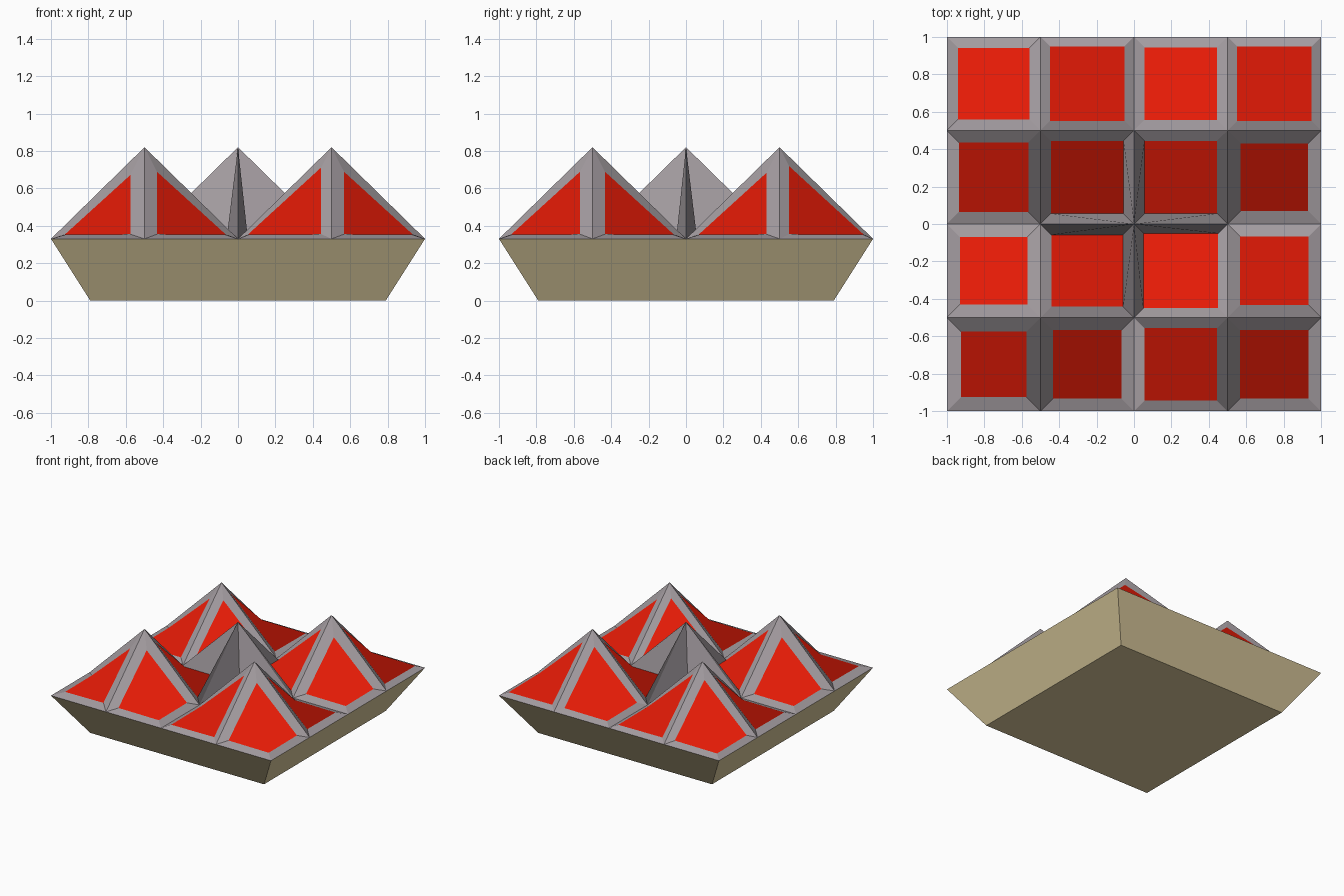
import bpy, bmesh

if "Cube" in bpy.data.objects:
    bpy.data.objects.remove(bpy.data.objects["Cube"])

RIM, PEAK, STEP = 0.33, 0.82, 0.5
# Frame width of each panel, back row first, left to right
MARGINS = ((0.058, 0.050, 0.056, 0.052),
           (0.064, 0.056, 0.056, 0.070),
           (0.070, 0.058, 0.050, 0.067),
           (0.076, 0.067, 0.055, 0.067))


def material(name, rgb):
    m = bpy.data.materials.new(name)
    m.diffuse_color = (*rgb, 1)
    m.use_nodes = True
    m.node_tree.nodes["Principled BSDF"].inputs["Base Color"].default_value = m.diffuse_color
    return m


def finish(bm, name, mats):
    mesh = bpy.data.meshes.new(name)
    bm.to_mesh(mesh)
    bm.free()
    for m in mats:
        mesh.materials.append(m)
    ob = bpy.data.objects.new(name, mesh)
    bpy.context.collection.objects.link(ob)
    return ob


grey = material("frame grey", (0.37, 0.335, 0.355))
red = material("panel red", (0.82, 0.011, 0.002))
tan = material("base tan", (0.72, 0.605, 0.345))

# Tapered base tray, open at the top where the spikes sit
bm = bmesh.new()
low, high = [[bm.verts.new((sx * h, sy * h, z))
              for sx, sy in ((-1, -1), (1, -1), (1, 1), (-1, 1))]
             for h, z in ((0.79, 0), (1, RIM))]
bm.faces.new(low[::-1])
for i in range(4):
    j = (i + 1) % 4
    bm.faces.new((low[i], low[j], high[j], high[i]))
finish(bm, "tapered_base", [tan])

# Spiked top: four peaks, each with four framed panels; the centre point is raised
bm = bmesh.new()


def add_cell(px, py, dx, dy):
    def vert(u, v, z):
        return bm.verts.new((px + u * dx * STEP, py + v * dy * STEP, z))

    cx, cy = px + dx * STEP, py + dy * STEP
    at_centre = abs(cx) < 0.01 and abs(cy) < 0.01
    col = int((px + dx * STEP / 2 + 1) // STEP)
    row = 3 - int((py + dy * STEP / 2 + 1) // STEP)
    a = MARGINS[row][col] / STEP
    b = 1 - a
    peak, side1, side2 = vert(0, 0, PEAK), vert(1, 0, RIM), vert(0, 1, RIM)
    corner = vert(1, 1, PEAK if at_centre else RIM)
    ipeak = vert(a, a, PEAK - 0.98 * a)
    iside1, iside2, icorner = vert(b, a, 0.355), vert(a, b, 0.355), vert(b, b, 0.352)
    # four frame strips, then the panel folded between its two side points
    quads = [(peak, side1, iside1, ipeak), (corner, icorner, iside1, side1),
             (corner, side2, iside2, icorner), (side2, peak, ipeak, iside2),
             (iside1, icorner, iside2, ipeak)]
    for n, q in enumerate(quads):
        if dx * dy < 0:
            q = (q[0],) + tuple(q[:0:-1])
        f = bm.faces.new(q)
        f.material_index = 1 if n == 4 else 0
        f.normal_update()
        if f.normal.z < 0:
            f.normal_flip()


for px in (-STEP, STEP):
    for py in (-STEP, STEP):
        for dx in (-1, 1):
            for dy in (-1, 1):
                add_cell(px, py, dx, dy)
bmesh.ops.remove_doubles(bm, verts=bm.verts, dist=0.0001)
finish(bm, "spiked_top", [grey, red])
